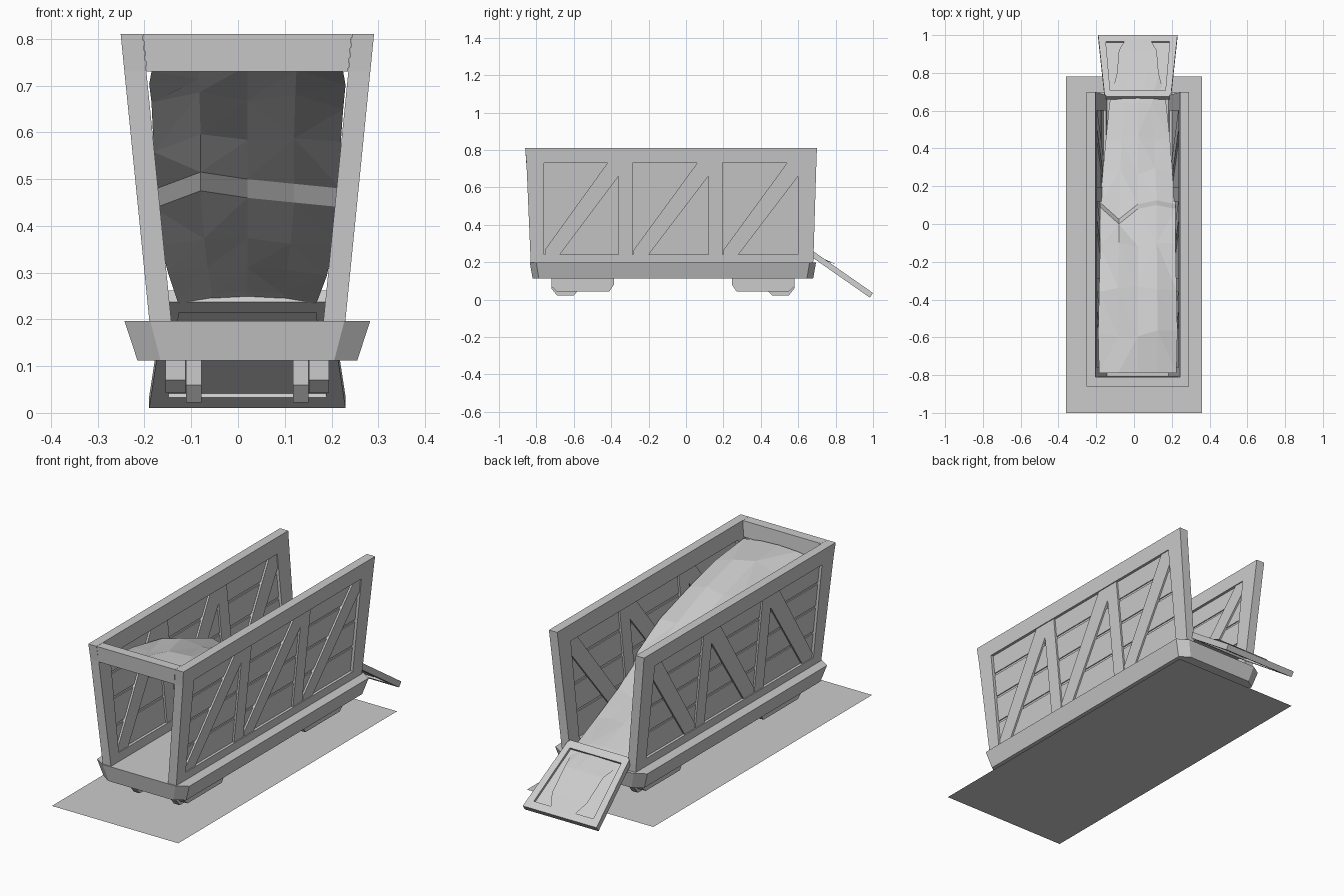
import bpy, bmesh, random
from mathutils import Vector

if "Cube" in bpy.data.objects:
    bpy.data.objects.remove(bpy.data.objects["Cube"])

CX = 0.02  # centre line of the wagon
random.seed(4)


def prisms(name, parts, place):
    """Extrude 2D outlines (a, b) between depths t0 and t1, placed by a mapping."""
    bm = bmesh.new()
    for outline, t0, t1 in parts:
        lo = [bm.verts.new(place(a, b, t0)) for a, b in outline]
        hi = [bm.verts.new(place(a, b, t1)) for a, b in outline]
        bm.faces.new(lo)
        bm.faces.new(hi[::-1])
        n = len(lo)
        for i in range(n):
            j = (i + 1) % n
            bm.faces.new((lo[i], hi[i], hi[j], lo[j]))
    bmesh.ops.recalc_face_normals(bm, faces=bm.faces)
    return finish(name, bm)


def finish(name, bm):
    me = bpy.data.meshes.new(name)
    bm.to_mesh(me)
    bm.free()
    ob = bpy.data.objects.new(name, me)
    bpy.context.collection.objects.link(ob)
    return ob


def rect(a0, b0, a1, b1):
    return [(a0, b0), (a1, b0), (a1, b1), (a0, b1)]


# ground sheet
bm = bmesh.new()
bm.faces.new([bm.verts.new((x, y, 0)) for x, y in rect(-.36, -1, .36, .78)])
finish("ground_sheet", bm)


# chassis: tapered slab with cut corners
def chassis_place(a, b, t):
    k = 1 if t > .15 else 0
    return (CX + a * (.235 + .028 * k), -.07 + b * (.75 + .015 * k), t)


c, e = .79, .955
octagon = [(-c, -1), (c, -1), (1, -e), (1, e), (c, 1), (-c, 1), (-1, e), (-1, -e)]
prisms("chassis", [(octagon, .112, .197)], chassis_place)

# side walls: outer frame, posts, diagonals and planks, leaning outwards
frame = [
    [(-.853, .73), (-.86, .81), (.70, .81), (.697, .73)],
    [(-.83, .197), (.68, .197), (.682, .24), (-.832, .24)],
    [(-.832, .24), (-.76, .24), (-.76, .73), (-.853, .73)],
    [(.60, .24), (.682, .24), (.697, .73), (.60, .73)],
]
bays = [(-.76, -.36), (-.285, .12), (.195, .60)]
parts = [(o, -.047, 0) for o in frame]
parts += [(rect(y, .24, y + .075, .73), -.042, -.005) for y in (-.36, .12)]
for y0, y1 in bays:
    parts.append(([(y0 + .005, .24), (y0 + .085, .24), (y1, .66), (y1, .73),
                   (y1 - .06, .73), (y0 + .005, .265)], -.042, -.005))
for z0, z1 in [(.24, .363), (.375, .499), (.511, .624), (.636, .73)]:
    parts.append((rect(-.76, z0, .60, z1), -.033, -.014))
parts.append((rect(-.76, .24, .60, .73), -.028, -.019))
for name, s in (("left_wall", -1), ("right_wall", 1)):
    prisms(name, parts,
           lambda a, b, t, s=s: (CX + s * (.21 + (b - .2) * .1 + t), a, b))

# front top rail between the walls
prisms("front_rail", [([(-.215, .73), (.215, .73), (.223, .81), (-.223, .81)], 0, .05)],
       lambda a, b, t: (CX + a, -.857 + t - (b - .77) * .07, b))

# wheels: deep inner blocks and shallow outer blocks, mirrored front to back
outer = [(-.72, .12), (-.72, .07), (-.69, .043), (-.41, .043), (-.385, .08), (-.385, .12)]
inner = [(-.72, .125), (-.72, .06), (-.69, .022), (-.60, .022), (-.575, .05), (-.575, .125)]
for end, m in (("front", 1), ("rear", -1)):
    for side, s in (("left", -1), ("right", 1)):
        prisms(f"{end}_{side}_wheels", [(outer, .132, .175), (inner, .098, .131)],
               lambda a, b, t, s=s, m=m: (CX + s * t, -.07 + m * (a + .07), b))

# lowered tailgate: framed panel sloping to the ground
hinge, run = Vector((0, .675, .262)), Vector((0, .325, -.227))
normal = Vector((0, .227, .325)).normalized()


def gate_place(a, b, t):
    return hinge + run * b + normal * t + Vector((CX + a * (.175 + .035 * b), 0, 0))


bars = [rect(-1, 0, -.82, 1), rect(.82, 0, 1, 1),
        rect(-.82, 0, .82, .1), rect(-.82, .9, .82, 1)]
prisms("tailgate", [(o, -.03, 0) for o in bars] + [(rect(-.82, .1, .82, .9), -.02, -.012)],
       gate_place)

# load: faceted heap sliding down from the front and out over the tailgate
stations = [(-.79, .75, .205), (-.58, .73, .21), (-.35, .68, .205), (-.12, .59, .2),
            (.06, .505, .2), (.085, .465, .2), (.28, .38, .185), (.45, .32, .17),
            (.64, .26, .15), (.80, .19, .11), (.92, .10, .10), (.985, .045, .06)]
bm = bmesh.new()
rows = []
wave = [.015, -.03, .01, .02, .01]  # zigzag across the crack
for i, (y, z, w) in enumerate(stations):
    row = []
    loose = .025 if 0 < i < 8 else 0
    for j in range(5):
        u = j / 2 - 1
        crack = i in (4, 5)
        dy = wave[j] * 2 if crack else random.uniform(-1, 1) * loose
        dz = -wave[j] * .5 if crack else random.uniform(-.6, .6) * loose
        if i < 9:
            dz -= .02 * u * u
        row.append(bm.verts.new((CX + u * w, y + dy, z + dz)))
    rows.append(row)
for r0, r1 in zip(rows, rows[1:]):
    for j in range(4):
        bm.faces.new((r0[j], r0[j + 1], r1[j + 1], r1[j]))
bmesh.ops.triangulate(bm, faces=bm.faces, quad_method='SHORT_EDGE')
finish("load_heap", bm)
